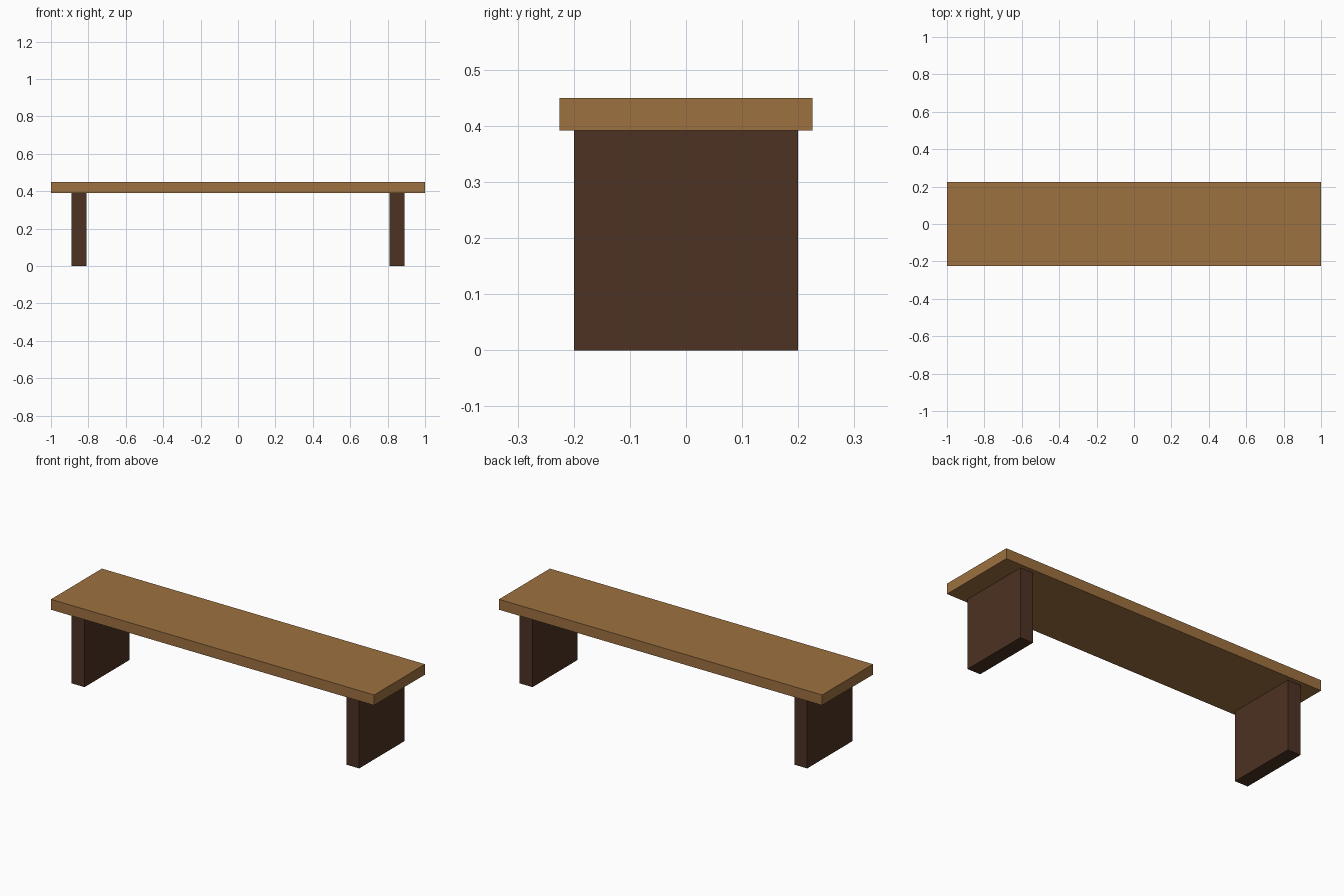
import bpy

if "Cube" in bpy.data.objects:
    bpy.data.objects.remove(bpy.data.objects["Cube"])


def material(name, color):
    mat = bpy.data.materials.new(name)
    mat.diffuse_color = (*color, 1.0)
    mat.use_nodes = True
    mat.node_tree.nodes["Principled BSDF"].inputs["Base Color"].default_value = mat.diffuse_color
    return mat


def box(name, x, y, z, mat):
    """Axis-aligned box from (min, max) ranges."""
    ranges = (x, y, z)
    bpy.ops.mesh.primitive_cube_add(size=1, location=[(a + b) / 2 for a, b in ranges])
    obj = bpy.context.object
    obj.name = name
    obj.scale = [b - a for a, b in ranges]
    bpy.ops.object.transform_apply(location=False, rotation=False, scale=True)
    obj.data.materials.append(mat)
    return obj


light_wood = material("light_wood", (0.34, 0.165, 0.052))
dark_wood = material("dark_wood", (0.075, 0.032, 0.017))

SEAT_BOTTOM = 0.392

# Seat plank
box("seat", (-1.0, 1.0), (-0.225, 0.225), (SEAT_BOTTOM, 0.45), light_wood)

# Slab legs, one near each end
for side, cx in (("left", -0.85), ("right", 0.85)):
    box(f"{side}_leg", (cx - 0.04, cx + 0.04), (-0.2, 0.2), (0.0, SEAT_BOTTOM), dark_wood)
